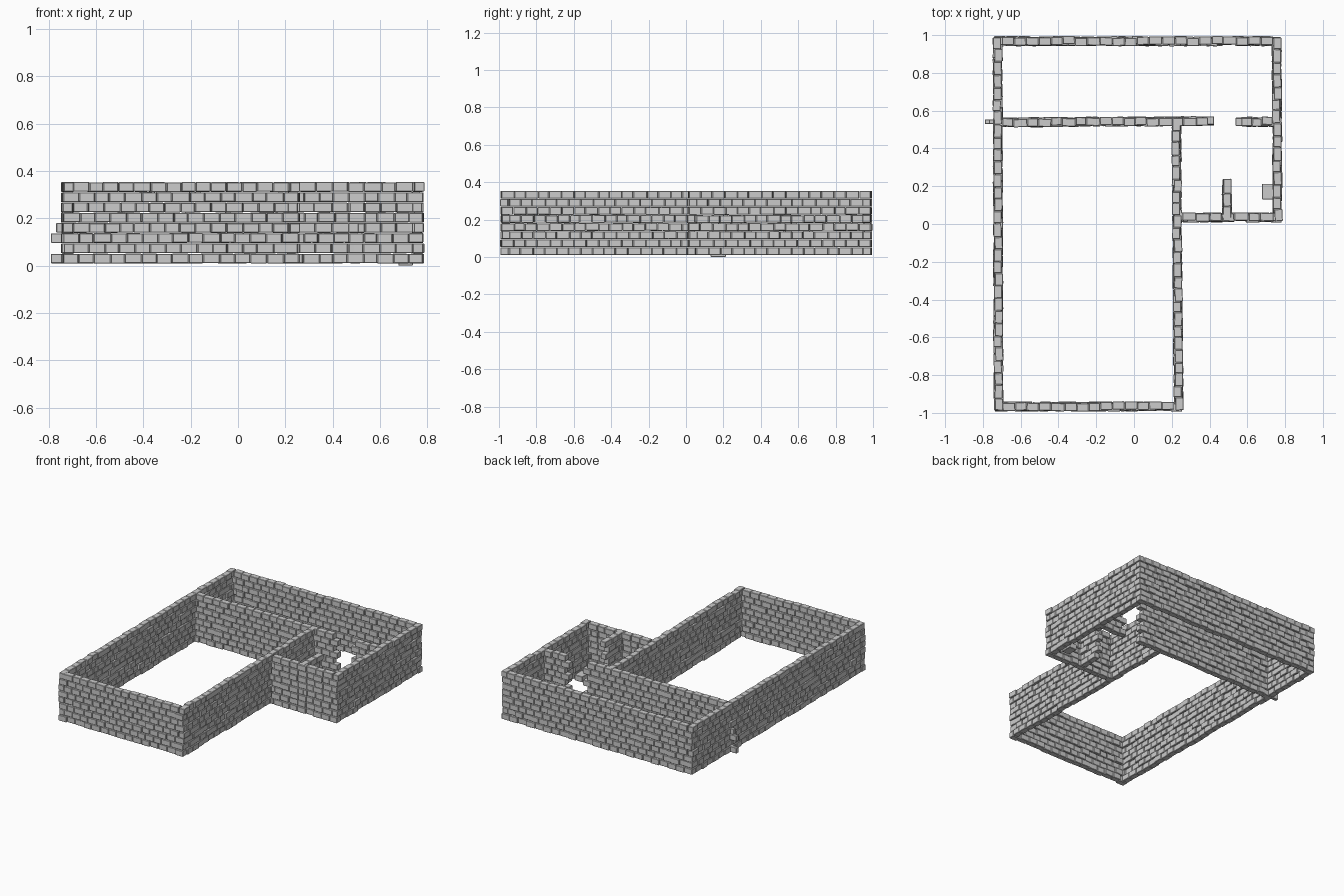
import bpy, bmesh, random
from mathutils import Matrix, Vector

if "Cube" in bpy.data.objects:
    bpy.data.objects.remove(bpy.data.objects["Cube"])

random.seed(7)
COURSES, PITCH, BASE = 8, 0.0432, 0.009
THICK, BRICK = 0.042, 0.065


def add_brick(bm, centre, size, yaw=0.0):
    m = (Matrix.Translation(centre) @ Matrix.Rotation(yaw, 4, 'Z')
         @ Matrix.Diagonal((*size, 1)))
    bmesh.ops.create_cube(bm, size=1, matrix=m)


def finish(bm, name):
    # small chamfer on every brick edge
    bmesh.ops.bevel(bm, geom=bm.edges[:], offset=0.0025, segments=1,
                    affect='EDGES', profile=0.5)
    me = bpy.data.meshes.new(name)
    bm.to_mesh(me)
    bm.free()
    ob = bpy.data.objects.new(name, me)
    bpy.context.collection.objects.link(ob)


def wall(name, start, end, inset0=0.042, inset1=0.042):
    """Straight brick wall; alternate courses are inset so corners interlock."""
    bm = bmesh.new()
    a, b = Vector(start), Vector(end)
    d = (b - a).normalized()
    side = Vector((-d.y, d.x))
    along_y = abs(d.y) > abs(d.x)
    yaw = Matrix(((d.x, -d.y), (d.y, d.x)))
    angle = d.angle_signed(Vector((1, 0)))
    for c in range(COURSES):
        inset = (c + along_y) % 2
        s = inset0 * inset
        length = (b - a).length - s - inset1 * inset
        n = max(1, round(length / BRICK))
        step = length / n
        # joints wander a little, wall ends stay put
        cuts = [s + i * step + (random.uniform(-.006, .006) if 0 < i < n else 0)
                for i in range(n + 1)]
        for t0, t1 in zip(cuts, cuts[1:]):
            p = a + d * (t0 + t1) / 2 + side * random.uniform(-.006, .006)
            z = BASE + PITCH * (c + 0.5) + random.uniform(-.0008, .0008)
            add_brick(bm, (p.x, p.y, z), (t1 - t0 - .002, THICK, PITCH - .003),
                      angle + random.uniform(-.04, .04))
    finish(bm, name)


# outer walls
wall("front_wall", (-0.738, -0.966), (0.256, -0.966))
wall("left_wall", (-0.718, -0.987), (-0.722, 0.988))
wall("back_wall", (-0.742, 0.968), (0.778, 0.968))
wall("right_wall", (0.76, 0.014), (0.755, 0.988))
wall("main_right_wall", (0.236, -0.987), (0.224, 0.56))
wall("side_room_front_wall", (0.215, 0.035), (0.782, 0.035))

# inner walls, with a doorway between the two middle pieces
wall("middle_wall_left", (-0.74, 0.537), (0.425, 0.546), 0.042, 0.032)
wall("middle_wall_right", (0.537, 0.541), (0.776, 0.541), 0.032, 0.042)
wall("stub_wall", (0.492, 0.014), (0.492, 0.24), 0.042, 0.032)

# bricks poking out through the left wall
bm = bmesh.new()
for course, x in ((0, -0.76), (2, -0.76), (3, -0.738)):
    add_brick(bm, (x, 0.542, BASE + PITCH * (course + .5)),
              (0.06, 0.024, PITCH - .003))
finish(bm, "protruding_bricks")

# loose block in the side room
bm = bmesh.new()
add_brick(bm, (0.708, 0.172, 0.021), (0.062, 0.082, 0.04))
finish(bm, "loose_block")
